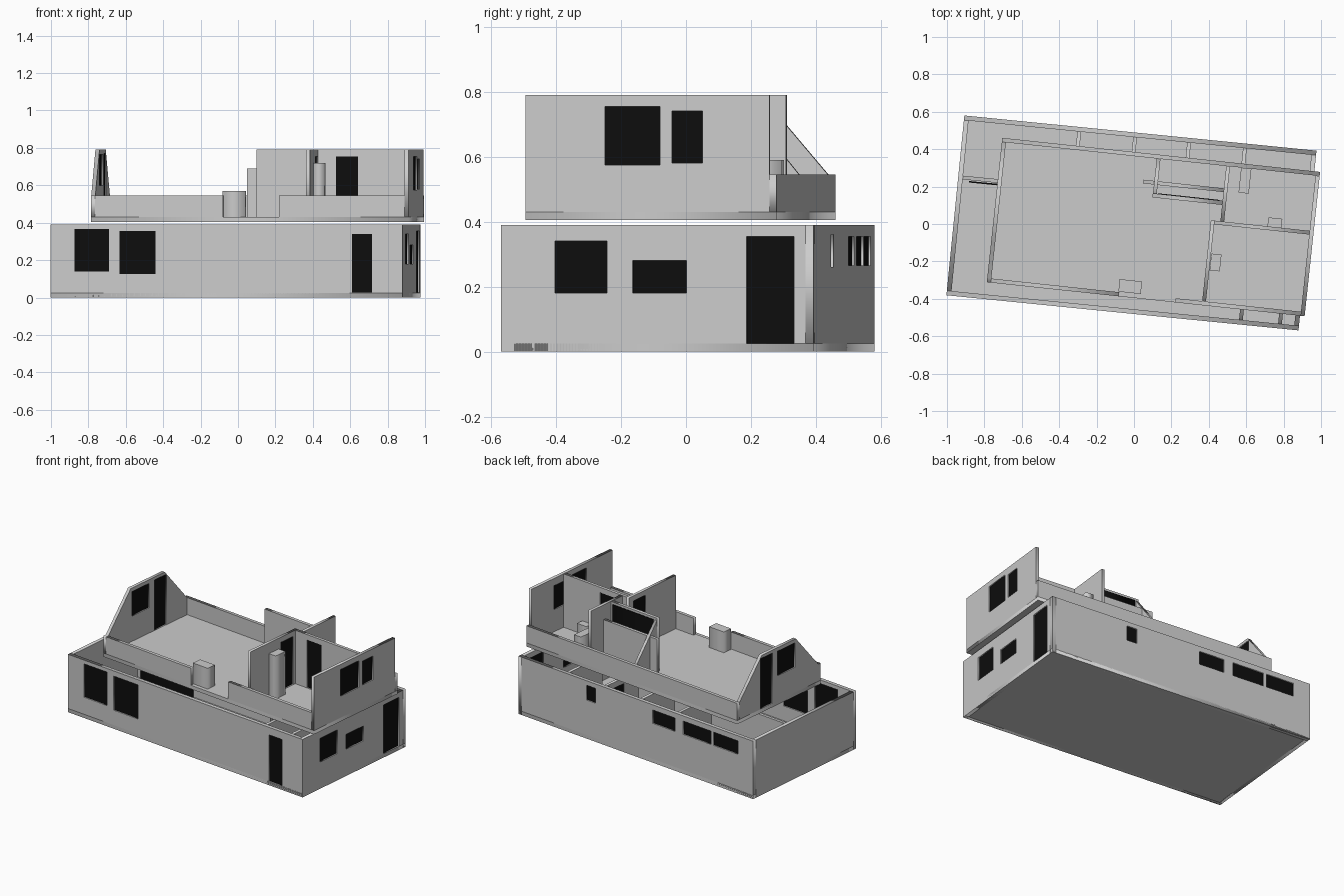
import bpy
from math import radians
from mathutils import Matrix, Vector

if "Cube" in bpy.data.objects:
    bpy.data.objects.remove(bpy.data.objects["Cube"])

black = bpy.data.materials.new("dark_glass")
black.diffuse_color = (0.004, 0.004, 0.004, 1)
black.use_nodes = True
black.node_tree.nodes["Principled BSDF"].inputs["Base Color"].default_value = black.diffuse_color

# Each storey has its own slightly turned plan frame (u along front, v to back)
LOW = Matrix.Translation((-1.003, -0.381, 0)) @ Matrix.Rotation(radians(-5.7), 4, 'Z')
UP = Matrix.Translation((-0.787, -0.311, 0)) @ Matrix.Rotation(radians(-6.12), 4, 'Z')
L1, W1, T1 = 1.892, 0.966, 0.025
L2, W2, T2 = 1.709, 0.776, 0.022
H1, F1 = 0.39, 0.025               # lower wall top, lower floor top
B2, F2, K2, H2 = 0.405, 0.43, 0.545, 0.79  # upper base, floor, knee wall, full wall


def prism(name, matrix, loops, thick, mat=None):
    """Flat outline with holes, extruded about its plane."""
    cu = bpy.data.curves.new(name, 'CURVE')
    cu.dimensions = '2D'
    cu.fill_mode = 'BOTH'
    cu.extrude = thick / 2
    for pts in loops:
        sp = cu.splines.new('POLY')
        sp.points.add(len(pts) - 1)
        for p, (x, y) in zip(sp.points, pts):
            p.co = (x, y, 0, 1)
        sp.use_cyclic_u = True
    tmp = bpy.data.objects.new(name + "_curve", cu)
    bpy.context.collection.objects.link(tmp)
    bpy.context.view_layer.update()
    dg = bpy.context.evaluated_depsgraph_get()
    me = bpy.data.meshes.new_from_object(tmp.evaluated_get(dg))
    bpy.data.objects.remove(tmp)
    me.materials.clear()
    if mat:
        me.materials.append(mat)
    ob = bpy.data.objects.new(name, me)
    ob.matrix_world = matrix
    bpy.context.collection.objects.link(ob)
    return ob


def rect(s0, s1, z0, z1):
    return [(s0, z0), (s1, z0), (s1, z1), (s0, z1)]


def wall(name, frame, a, b, t, z0, z1, holes=(), profile=None):
    """Upright wall on centreline a-b; every hole gets a dark pane."""
    d = Vector((b[0] - a[0], b[1] - a[1], 0))
    length = d.length
    d.normalize()
    n = d.cross(Vector((0, 0, 1)))
    m = Matrix(((d.x, 0, n.x, a[0]), (d.y, 0, n.y, a[1]), (0, 1, 0, 0), (0, 0, 0, 1)))
    loops = [profile or rect(0, length, z0, z1)] + [rect(*h) for h in holes]
    prism(name, frame @ m, loops, t)
    for i, h in enumerate(holes):
        prism(f"{name}_pane_{i + 1}", frame @ m, [rect(*h)], t * 0.4, black)


def block(name, frame, u0, u1, v0, v1, z0, z1, mat=None):
    m = frame @ Matrix.Translation((0, 0, (z0 + z1) / 2))
    return prism(name, m, [rect(u0, u1, v0, v1)], z1 - z0, mat)


# Lower storey: floor and outer walls
h = T1 / 2
block("lower_floor", LOW, 0, L1, 0, W1, 0, F1)
wall("lower_front_wall", LOW, (0, h), (L1, h), T1, 0, H1,
     [(.129, .315, .14, .365), (.37, .566, .125, .355), (1.621, 1.727, .026, .34)])
wall("lower_back_wall", LOW, (0, W1 - h), (L1, W1 - h), T1, 0, H1,
     [(.12, .32, .265, .355), (.34, .565, .265, .355), (.63, .81, .265, .355),
      (1.27, 1.345, .26, .36)])
wall("lower_left_wall", LOW, (h, T1), (h, W1 - T1), T1, 0, H1)
wall("lower_right_wall", LOW, (L1 - h, 0), (L1 - h, W1), T1, 0, H1,
     [(.166, .327, .18, .34), (.407, .573, .18, .28), (.759, .905, .026, .355)])

# Lower storey: partitions
wall("lower_long_partition", LOW, (T1, .635), (1.21, .635), .02, F1, H1)
block("sliding_glass", LOW, .06, .48, .612, .62, F1, .37, black)
for i, u in enumerate((.62, .92, 1.51)):
    wall(f"lower_back_partition_{i + 1}", LOW, (u, .635), (u, W1 - T1), .02, F1, H1)
wall("lower_door_partition", LOW, (1.21, .5), (1.21, W1 - T1), .02, F1, H1,
     [(.28, .42, .03, .35)])
for i, u in enumerate((1.58, 1.79)):
    wall(f"lower_front_partition_{i + 1}", LOW, (u, T1), (u, .35), .02, F1, H1)

# Upper storey: slab and knee walls, with a gap in the front one
k = T2 / 2
block("upper_floor", UP, 0, L2, 0, W2, B2, F2)
wall("upper_back_knee_wall", UP, (0, W2 - k), (L2, W2 - k), T2, F2, K2)
wall("front_knee_wall_left", UP, (T2, k), (.71, k), T2, F2, K2)
wall("front_knee_wall_right", UP, (1.013, k), (L2 - T2, k), T2, F2, K2)

# Upper storey: sloped left gable and full-height right gable
gable = [(0, F2), (W2 - T2, F2), (W2 - T2, K2), (W2 - .23, H2), (.23, H2), (.022, K2), (0, K2)]
wall("left_gable", UP, (k, 0), (k, W2), T2, 0, 0,
     [(.24, .40, .6, .765), (.45, .56, .432, .77)], gable)
wall("right_gable", UP, (L2 - k, 0), (L2 - k, W2 - T2), T2, F2, H2,
     [(.245, .416, .575, .755), (.452, .547, .58, .74)])

# Upper storey: partitions
wall("bedroom_side_wall", UP, (1.166, T2), (1.166, .457), .02, F2, H2,
     profile=None, holes=[(.28, .395, .432, .755)])
wall("bedroom_back_wall", UP, (1.176, .447), (L2 - T2, .447), .02, F2, H2,
     [(.095, .214, .432, .755)])
wall("bathroom_side_wall", UP, (1.217, .457), (1.217, W2 - T2), .02, F2, H2)
wall("stair_wall", UP, (.832, .556), (1.207, .556), .022, F2, H2)
block("stair_wall_dark_panel", UP, .86, 1.19, .567, .57, F2, .775, black)
wall("stair_rail_wall", UP, (.775, .624), (1.207, .624), .02, F2, .69)
wall("stair_sloped_wall", UP, (.843, .567), (.843, W2 - T2), .02, 0, 0,
     profile=[(0, F2), (.187, F2), (.187, K2), (0, .775)])

# Upper storey: chimneys and fixtures
block("front_chimney_block", UP, .705, .825, .025, .092, F2, .57)
block("bedroom_chimney", UP, 1.178, 1.232, .19, .28, F2, .72)
block("bathroom_counter", UP, 1.287, 1.342, .62, W2 - T2, F2, .59)
block("bathroom_basin", UP, 1.46, 1.535, .457, .505, .46, .52)
